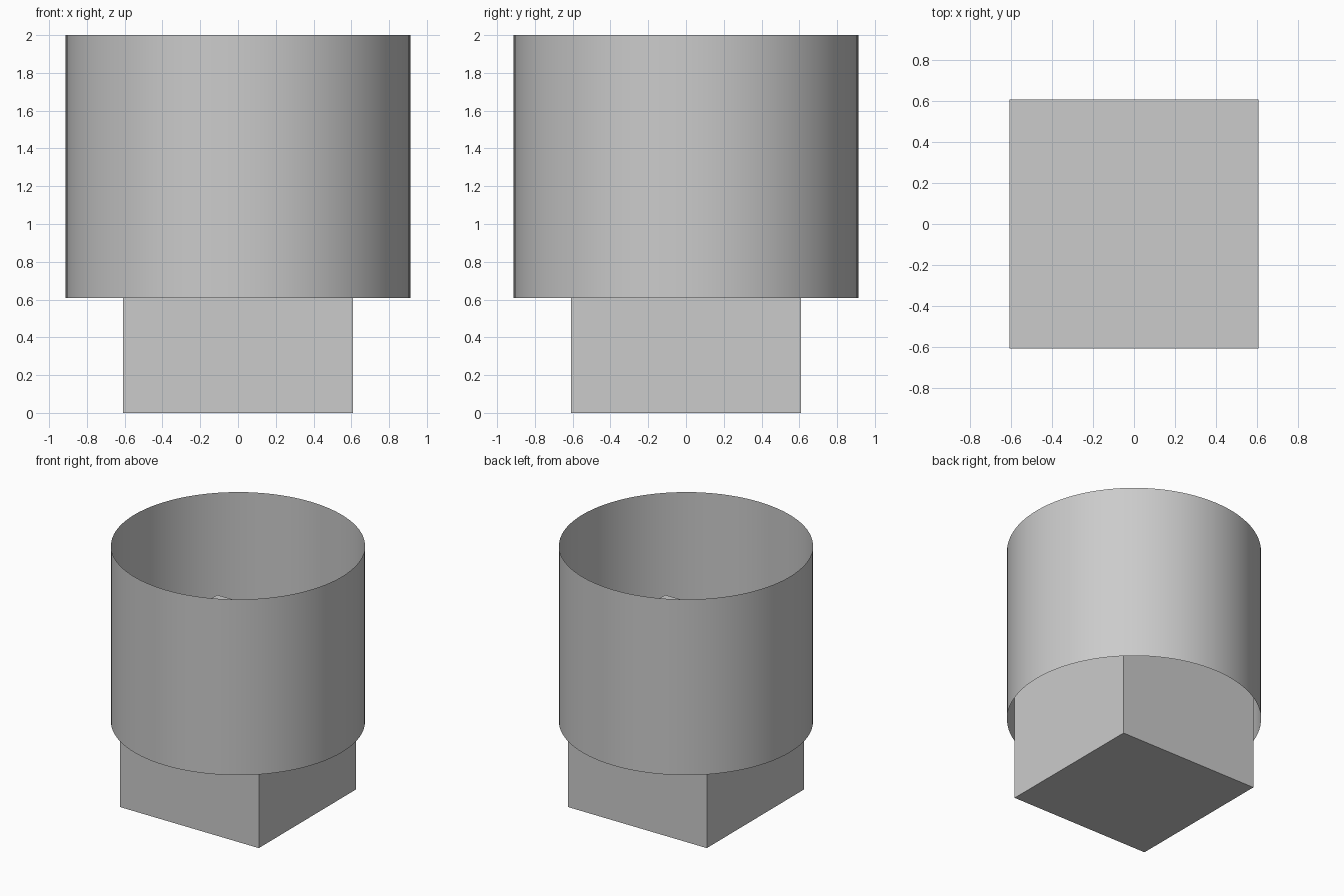
import bpy
import math

cube = bpy.data.objects.get("Cube")
if cube:
    bpy.data.objects.remove(cube, do_unlink=True)

HALF = 0.608      # half the side of the block
RADIUS = 0.912    # radius of the sleeve
TOP = 2.0

grey = bpy.data.materials.new("plain grey")
grey.use_nodes = True
colour = (0.6, 0.6, 0.6, 1)
grey.diffuse_color = colour
grey.node_tree.nodes["Principled BSDF"].inputs["Base Color"].default_value = colour


def finish(name):
    obj = bpy.context.object
    obj.name = name
    obj.data.materials.append(grey)
    return obj


# Solid cube whose upper half sits inside the sleeve
bpy.ops.mesh.primitive_cube_add(size=2 * HALF, location=(0, 0, HALF))
finish("base_block")

# Thin open tube starting at the middle of the block
bpy.ops.mesh.primitive_cylinder_add(
    vertices=96, radius=RADIUS, depth=TOP - HALF,
    end_fill_type='NOTHING', location=(0, 0, (TOP + HALF) / 2))
finish("open_sleeve")
bpy.ops.object.shade_smooth_by_angle(angle=math.radians(30))
